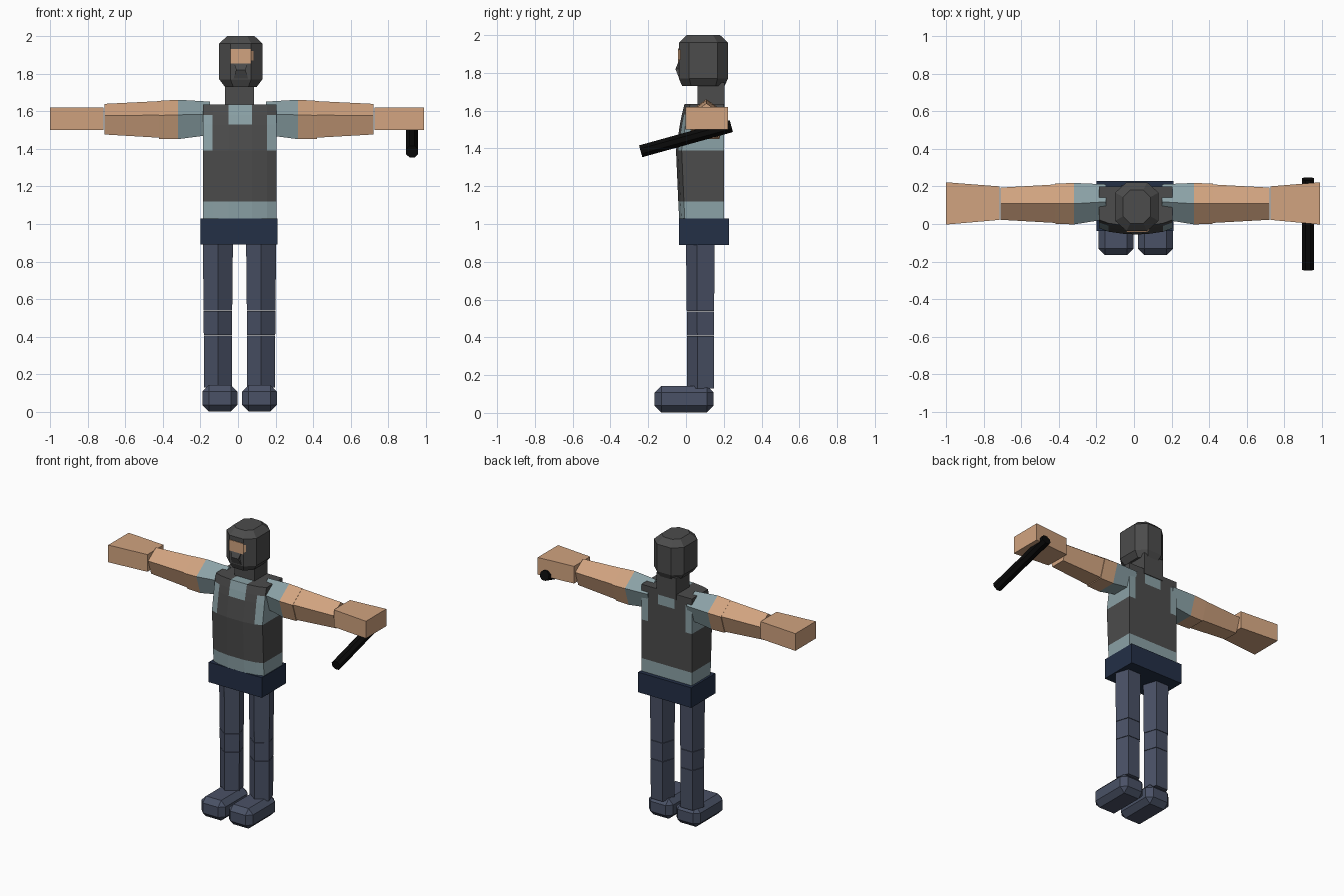
import bpy, bmesh, math
from mathutils import Vector

if "Cube" in bpy.data.objects:
    bpy.data.objects.remove(bpy.data.objects["Cube"])


def make_material(name, rgb):
    m = bpy.data.materials.new(name)
    m.diffuse_color = (*rgb, 1)
    m.use_nodes = True
    m.node_tree.nodes["Principled BSDF"].inputs["Base Color"].default_value = m.diffuse_color
    return m


SKIN = make_material("skin", (0.64, 0.37, 0.215))
SHIRT = make_material("shirt grey blue", (0.26, 0.36, 0.385))
VEST = make_material("vest charcoal", (0.072, 0.072, 0.072))
TROUSER = make_material("trouser blue", (0.068, 0.083, 0.132))
BELT = make_material("belt navy", (0.017, 0.029, 0.062))
BLACK = make_material("baton black", (0.003, 0.003, 0.003))


def finish(name, bm, mats):
    bmesh.ops.recalc_face_normals(bm, faces=bm.faces)
    me = bpy.data.meshes.new(name)
    bm.to_mesh(me)
    bm.free()
    for m in mats:
        me.materials.append(m)
    ob = bpy.data.objects.new(name, me)
    bpy.context.collection.objects.link(ob)
    return ob


def loft(name, rings, mats, rule=lambda ring, side: 0, caps=True):
    """Skin a list of equal-length point rings; rule picks the material."""
    bm = bmesh.new()
    vs = [[bm.verts.new(p) for p in r] for r in rings]
    n = len(vs[0])
    for i in range(len(vs) - 1):
        for k in range(n):
            j = (k + 1) % n
            f = bm.faces.new((vs[i][k], vs[i][j], vs[i + 1][j], vs[i + 1][k]))
            f.material_index = rule(i, k)
    if caps:
        bm.faces.new(vs[0])
        bm.faces.new(vs[-1]).material_index = rule(len(vs) - 2, 0)
    return finish(name, bm, mats)


def box(name, x, y, z, mat, bevel=0):
    rings = [[(x[0], y[0], h), (x[1], y[0], h), (x[1], y[1], h), (x[0], y[1], h)] for h in z]
    ob = loft(name, rings, [mat])
    if bevel:
        mod = ob.modifiers.new("chamfer", "BEVEL")
        mod.width, mod.segments = bevel, 1
    return ob


def pentagon(r):
    """Five-sided section with its point towards positive second axis."""
    return [(r * math.sin(k * math.tau / 5), r * math.cos(k * math.tau / 5)) for k in range(5)]


def octagon(z, s_x, s_y):
    pts = [(-.055, -.13), (.055, -.13), (.115, -.075), (.115, .075),
           (.055, .13), (-.055, .13), (-.115, .075), (-.115, -.075)]
    return [(.015 + x * s_x, .092 + y * s_y, z) for x, y in pts]


# Head, mouth bulge and eye opening
loft("masked_head", [octagon(1.73, .74, .86), octagon(1.77, 1, 1),
                     octagon(1.96, 1, 1), octagon(2.0, .63, .68)], [VEST])
loft("mouth_bulge", [[(.015 + s * w, y, z) for s, y in ((-1, -.02), (-1, f), (1, f), (1, -.02))]
                     for z, w, f in ((1.77, .04, -.036), (1.82, .025, -.056), (1.865, .04, -.038))], [VEST])
box("eye_opening", (-.04, .07), (-.042, -.034), (1.855, 1.93), SKIN)
loft("eye_opening_side", [[(.07, -.042, z), (.082, -.031, z), (.08, -.025, z), (.07, -.034, z)]
                          for z in (1.87, 1.92)], [SKIN])
box("neck", (-.068, .086), (.06, .205), (1.6, 1.75), VEST)

# Torso: shirt shows at the waist, armholes and neckline of the vest
cols = (-.185, -.135, -.05, .075, .155, .205)
bulge = (.03, .012, 0, 0, .012, .03)
levels = ((1.02, -.036), (1.12, -.041), (1.39, -.053), (1.53, -.032), (1.58, -.022), (1.635, -.008))
torso_rings = [[(x, f + b, z) for x, b in zip(cols, bulge)] +
               [(x, .2, z) for x in reversed(cols)] for z, f in levels]


def torso_rule(row, side):
    if row == 0:
        return 1
    if side in (5, 11) or side in (0, 4, 6, 10):
        return 1 if row in (2, 3) else 0
    return 1 if side in (2, 8) and row >= 3 else 0


loft("torso", torso_rings, [VEST, SHIRT], torso_rule, caps=False)
# Shoulder top strips, with the collar strip in the middle
bm = bmesh.new()
top = [bm.verts.new(p) for p in torso_rings[-1]]
for k in range(5):
    bm.faces.new((top[k], top[k + 1], top[10 - k], top[11 - k])).material_index = int(k == 2)
finish("shoulder_top", bm, [VEST, SHIRT])

# Hips
box("belt", (-.2, .21), (-.037, .228), (.89, 1.03), BELT)

for side, label in ((-1, "right"), (1, "left")):
    # Arm: sleeve, then upper arm and forearm; sections point upwards
    def arm_ring(x, r, zc, yc=.108):
        return [(side * x, yc + a, zc + b) for a, b in pentagon(r)]

    wrist = .71 if side < 0 else .72
    loft(label + "_sleeve", [arm_ring(.15, .098, 1.553, .118), arm_ring(.32, .116, 1.545)], [SHIRT])
    loft(label + "_upper_arm", [arm_ring(.32, .116, 1.545), arm_ring(.42, .112, 1.543)], [SKIN])
    loft(label + "_forearm", [arm_ring(.41, .108, 1.546), arm_ring(wrist, .09, 1.549)], [SKIN])
    # Fist, flaring outwards
    tip = 1.0 if side < 0 else .99
    loft(label + "_hand", [[(side * x, y, z) for y, z in
                            ((y0, 1.5), (y1, 1.5), (y1, 1.62), (y0, 1.62))]
                           for x, y0, y1 in ((wrist + .005, .022, .2), (tip, -.003, .222))], [SKIN])

    # Leg: sections point forwards, with joints at knee and shin
    cx = -.107 if side < 0 else .123
    for part, z0, z1, r0, r1 in (("thigh", .54, .9, .08, .084),
                                 ("knee", .41, .537, .079, .08),
                                 ("shin", .13, .407, .078, .079)):
        loft(f"{label}_{part}", [[(cx + a, .084 - b, z) for a, b in pentagon(r)]
                                 for z, r in ((z0, r0), (z1, r1))], [TROUSER])
    fx = (-.19, -.003) if side < 0 else (.021, .208)
    box(label + "_boot", fx, (-.166, .146), (.003, .143), TROUSER, .035)

# Baton hanging under the left hand
start, end = Vector((.926, -.24, 1.385)), Vector((.926, .24, 1.518))
axis = (end - start).normalized()
up = Vector((1, 0, 0)).cross(axis)
loft("baton", [[p + .035 * (math.cos(a) * Vector((1, 0, 0)) + math.sin(a) * up)
                for a in [(k + .5) * math.tau / 8 for k in range(8)]] for p in (start, end)], [BLACK])
